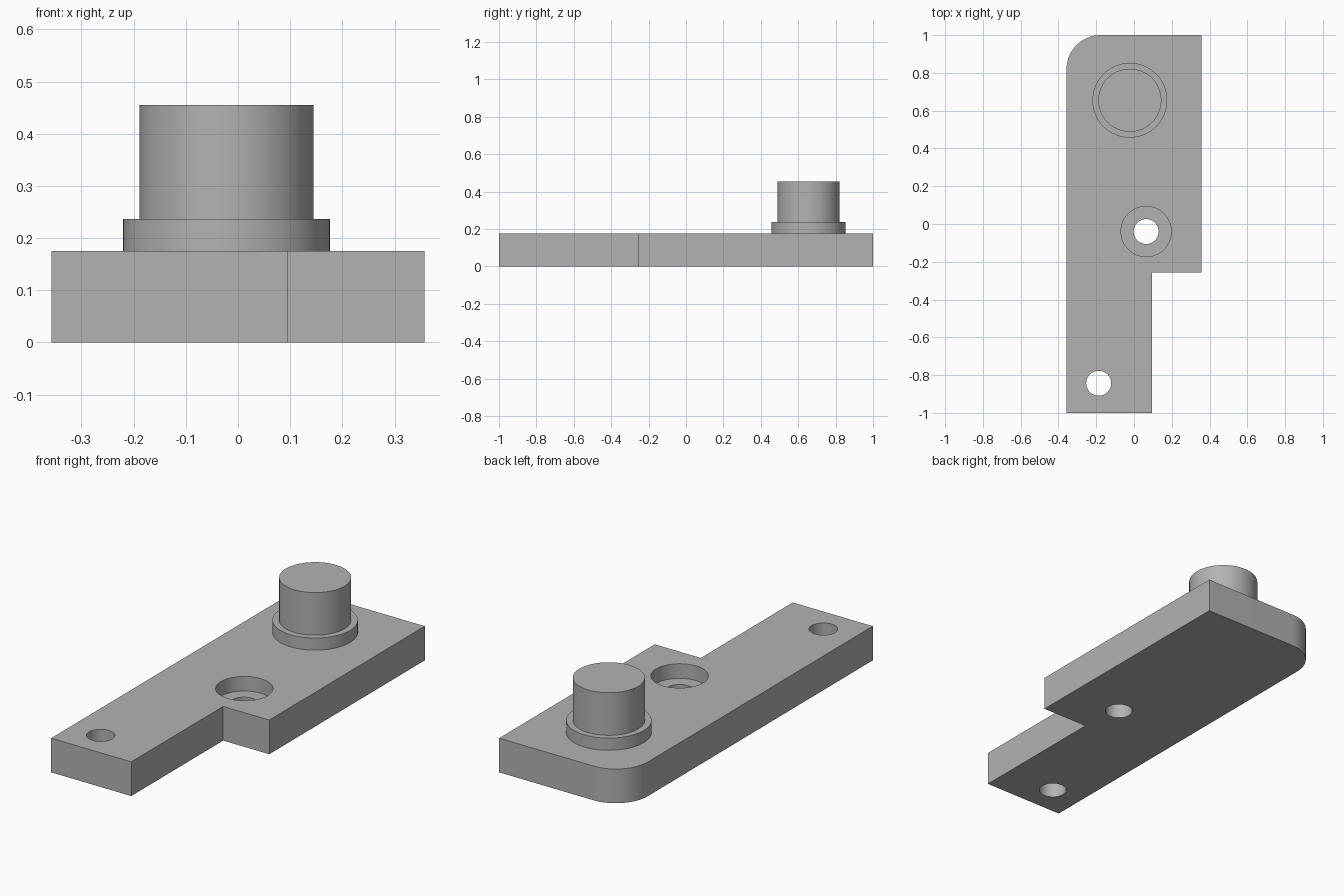
import bpy, bmesh
from math import cos, sin, pi, radians

cube = bpy.data.objects.get("Cube")
if cube:
    bpy.data.objects.remove(cube, do_unlink=True)

PLATE_TOP = 0.175
HOLE_R = 0.066
BORE_R = 0.133
BORE_FLOOR = 0.1
SEGMENTS = 64

grey = bpy.data.materials.new("plain grey")
grey.use_nodes = True
colour = (0.45, 0.45, 0.45, 1)
grey.diffuse_color = colour
grey.node_tree.nodes["Principled BSDF"].inputs["Base Color"].default_value = colour


def add_object(name, bm):
    bmesh.ops.recalc_face_normals(bm, faces=bm.faces)
    mesh = bpy.data.meshes.new(name)
    bm.to_mesh(mesh)
    bm.free()
    mesh.materials.append(grey)
    obj = bpy.data.objects.new(name, mesh)
    bpy.context.collection.objects.link(obj)
    return obj


def smooth(obj):
    bpy.ops.object.select_all(action="DESELECT")
    obj.select_set(True)
    bpy.context.view_layer.objects.active = obj
    bpy.ops.object.shade_smooth_by_angle(angle=radians(30))


def ring(bm, x, y, z, r):
    angles = [2 * pi * i / SEGMENTS for i in range(SEGMENTS)]
    return [bm.verts.new((x + r * cos(a), y + r * sin(a), z)) for a in angles]


def turned(name, x, y, profile, open_bottom=False):
    """Stack rings of (radius, height) into a round part."""
    bm = bmesh.new()
    rings = [ring(bm, x, y, z, r) for r, z in profile]
    for low, high in zip(rings, rings[1:]):
        for i in range(SEGMENTS):
            j = (i + 1) % SEGMENTS
            bm.faces.new((low[i], low[j], high[j], high[i]))
    bm.faces.new(rings[-1])
    if not open_bottom:
        bm.faces.new(rings[0][::-1])
    return add_object(name, bm)


# Stepped plate with one rounded back corner
corner = 0.18
left, right, step_x, step_y = -0.357, 0.357, 0.096, -0.257
outline = [(left, -1), (step_x, -1), (step_x, step_y), (right, step_y), (right, 1)]
for i in range(17):
    a = pi / 2 * (1 + i / 16)
    outline.append((left + corner + corner * cos(a), 1 - corner + corner * sin(a)))
bm = bmesh.new()
base = bm.faces.new([bm.verts.new((x, y, 0)) for x, y in outline])
top = bmesh.ops.extrude_face_region(bm, geom=[base], use_keep_orig=True)
moved = [v for v in top["geom"] if isinstance(v, bmesh.types.BMVert)]
bmesh.ops.translate(bm, verts=moved, vec=(0, 0, PLATE_TOP))
plate = add_object("plate", bm)

# Plain hole and counterbored hole, cut through the plate
cutters = [
    turned("end_hole_cutter", -0.187, -0.843, [(HOLE_R, -0.1), (HOLE_R, 0.3)]),
    turned("counterbore_cutter", 0.064, -0.04,
           [(HOLE_R, -0.1), (HOLE_R, BORE_FLOOR), (BORE_R, BORE_FLOOR), (BORE_R, 0.3)]),
]
bpy.context.view_layer.objects.active = plate
for cutter in cutters:
    mod = plate.modifiers.new("cut", "BOOLEAN")
    mod.operation = "DIFFERENCE"
    mod.solver = "EXACT"
    mod.object = cutter
    bpy.ops.object.modifier_apply(modifier=mod.name)
    bpy.data.objects.remove(cutter, do_unlink=True)
smooth(plate)

# Round post standing on a wider collar
post = turned("post_with_collar", -0.022, 0.655,
              [(0.198, PLATE_TOP), (0.198, 0.237), (0.167, 0.237), (0.167, 0.455)],
              open_bottom=True)
smooth(post)
